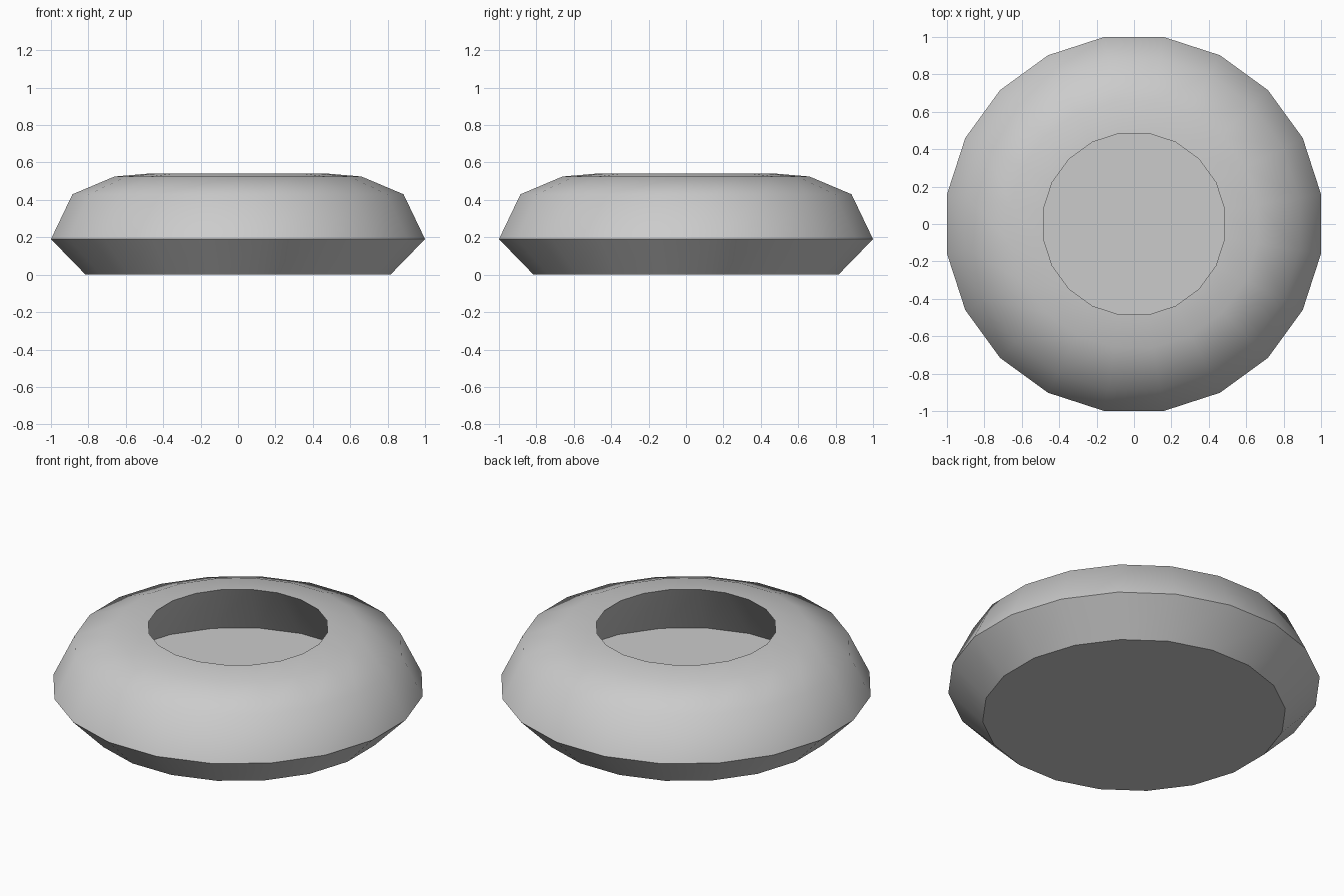
import bpy, bmesh, math

if "Cube" in bpy.data.objects:
    bpy.data.objects.remove(bpy.data.objects["Cube"])

SIDES = 20
# Profile of (flat-to-centre radius, height): outside from base to rim, then the hollow
PROFILE = [(0.815, 0.0), (1.0, 0.19), (0.885, 0.43), (0.66, 0.525), (0.485, 0.54),
           (0.77, 0.175)]


def lathe(name, profile, sides):
    bm = bmesh.new()
    rings = []
    for r, z in profile:
        r /= math.cos(math.pi / sides)
        angles = [2 * math.pi * (i + 0.5) / sides for i in range(sides)]
        rings.append([bm.verts.new((r * math.cos(a), r * math.sin(a), z)) for a in angles])
    for low, high in zip(rings, rings[1:]):
        for i in range(sides):
            j = (i + 1) % sides
            bm.faces.new((low[i], low[j], high[j], high[i]))
    # Underside and hollow floor
    bm.faces.new(rings[0][::-1])
    bm.faces.new(rings[-1])
    bmesh.ops.recalc_face_normals(bm, faces=bm.faces)
    mesh = bpy.data.meshes.new(name)
    bm.to_mesh(mesh)
    bm.free()
    obj = bpy.data.objects.new(name, mesh)
    bpy.context.collection.objects.link(obj)
    return obj


# Squat bowl with an inward-leaning rim
bowl = lathe("bowl", PROFILE, SIDES)
bpy.context.view_layer.objects.active = bowl
bowl.select_set(True)
bpy.ops.object.shade_smooth_by_angle(angle=math.radians(44))
